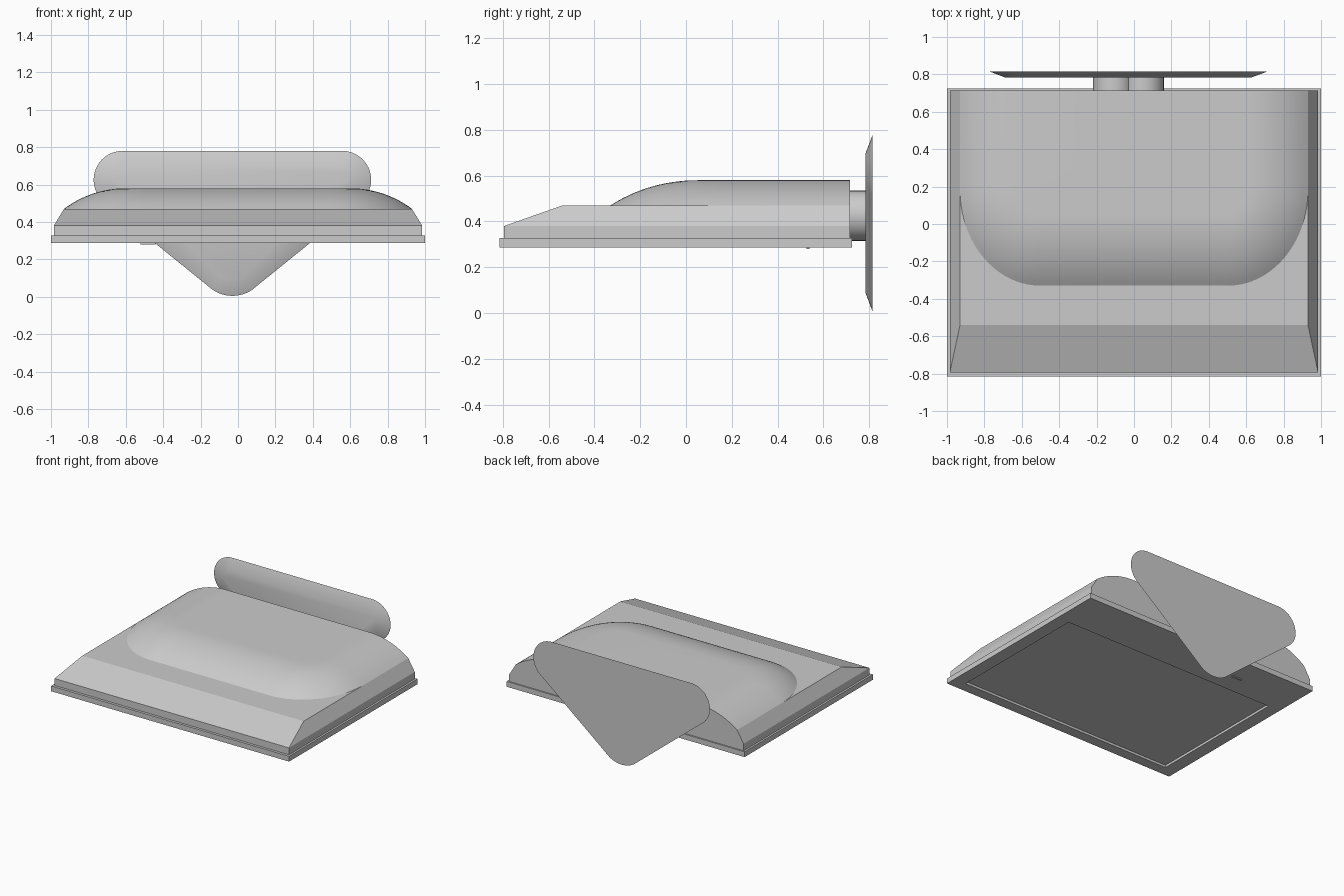
import bpy, bmesh
from math import sin, cos, pi, sqrt, radians, atan2, acos

cube = bpy.data.objects.get("Cube")
if cube:
    bpy.data.objects.remove(cube, do_unlink=True)


def loft(name, rings, smooth=None):
    """Join closed rings of equal length and cap both ends."""
    bm = bmesh.new()
    loops = [[bm.verts.new(p) for p in ring] for ring in rings]
    for a, b in zip(loops, loops[1:]):
        for i in range(len(a)):
            j = (i + 1) % len(a)
            bm.faces.new((a[i], a[j], b[j], b[i]))
    bm.faces.new(loops[0])
    bm.faces.new(loops[-1])
    bmesh.ops.recalc_face_normals(bm, faces=bm.faces)
    mesh = bpy.data.meshes.new(name)
    bm.to_mesh(mesh)
    bm.free()
    obj = bpy.data.objects.new(name, mesh)
    bpy.context.collection.objects.link(obj)
    if smooth:
        bpy.ops.object.select_all(action='DESELECT')
        obj.select_set(True)
        bpy.context.view_layer.objects.active = obj
        bpy.ops.object.shade_smooth_by_angle(angle=radians(smooth))
    return obj


def rect(x, front, back, z, cx=0):
    return [(cx - x, front, z), (cx + x, front, z), (cx + x, back, z), (cx - x, back, z)]


BACK = 0.715

# Base plate with a shallow recess underneath
loft("base_plate", [rect(1, -0.815, 0.725, 0.327), rect(1, -0.815, 0.725, 0.287),
                    rect(0.9, -0.735, 0.37, 0.287), rect(0.9, -0.735, 0.37, 0.305)])
loft("underside_tab", [rect(0.04, 0.525, 0.54, 0.295, -0.48),
                       rect(0.04, 0.525, 0.54, 0.28, -0.48)])

# Main housing: short vertical wall, then sloped front and sides
loft("housing", [rect(0.985, -0.795, BACK, 0.325), rect(0.985, -0.795, BACK, 0.38),
                 rect(0.93, -0.54, BACK, 0.47)])


# Raised dome: rounded outline shrinking up along a circular arc
def dome_ring(rx, ry, z, steps=20):
    right = [(0.5 + rx * sin(a), 0.18 - ry * cos(a), z)
             for a in (pi / 2 * i / steps for i in range(steps + 1))]
    right.append((0.5 + rx, BACK, z))
    left = [(-x, y, z) for x, y, z in reversed(right)]
    return left + right


RADIUS, WIDTH, STEPS = 0.55, 0.33, 14
dome = [dome_ring(0.43, 0.51, 0.455)]
for i in range(STEPS + 1):
    t = 1 - i / STEPS
    drop = RADIUS - sqrt(RADIUS ** 2 - (WIDTH * t) ** 2)
    dome.append(dome_ring(0.10 + WIDTH * t, 0.13 + 0.38 * t, 0.58 - drop))
loft("raised_dome", dome, smooth=30)


# Rear mount plate: rounded triangle with a bevelled front edge
def arc(cx, cz, r, start, end, y, steps=16):
    angles = (start + (end - start) * i / steps for i in range(steps + 1))
    return [(cx + r * cos(a), y, cz + r * sin(a)) for a in angles]


def mount_ring(inset, y):
    half, top_z, low_z, top_r, low_r = 0.587, 0.625, 0.195, 0.155, 0.19
    rise = top_z - low_z
    span = sqrt(half ** 2 + rise ** 2)
    # Angle of the outward normal of the right-hand tangent edge
    normal = atan2(rise, half) - acos((top_r - low_r) / span)
    cx = -0.03
    return (arc(cx + half, top_z, top_r - inset, normal, pi / 2, y)
            + arc(cx - half, top_z, top_r - inset, pi / 2, pi - normal, y)
            + arc(cx, low_z, low_r - inset, pi - normal, 2 * pi + normal, y))


loft("mount_plate", [mount_ring(0, 0.815), mount_ring(0.085, 0.783)], smooth=30)

# Paired round necks joining the housing to the mount plate
for side, x in (("right", -0.11), ("left", 0.05)):
    loft(side + "_mount_neck",
         [arc(x, 0.425, 0.11, 0, 2 * pi * 31 / 32, y, 31) for y in (0.70, 0.79)], smooth=30)
